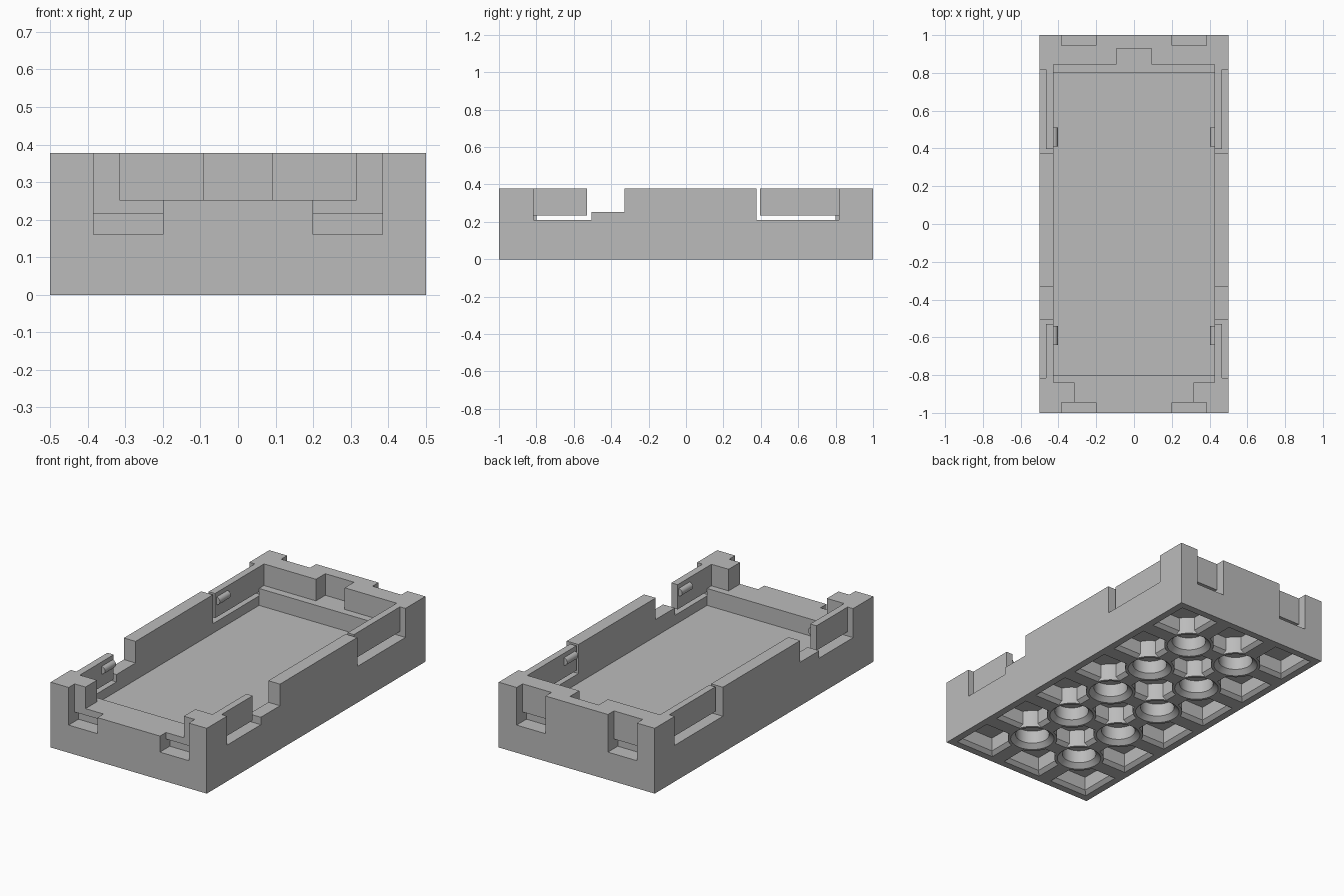
import bpy, bmesh, math
from mathutils import Vector

if "Cube" in bpy.data.objects:
    bpy.data.objects.remove(bpy.data.objects["Cube"], do_unlink=True)

TOP = 0.378      # overall height
LEDGE = 0.253    # inner ledge and openings
FLOOR = 0.155    # tray floor
INNER = 0.425    # half width of the tray
OVER = 0.5       # cutters run past the top
PITCH = 1 / 3    # underside grid

grey = bpy.data.materials.new("plain_grey")
grey.use_nodes = True
grey.diffuse_color = (0.5, 0.5, 0.5, 1)
grey.node_tree.nodes["Principled BSDF"].inputs["Base Color"].default_value = grey.diffuse_color


def finish(name, bm):
    bmesh.ops.recalc_face_normals(bm, faces=bm.faces)
    mesh = bpy.data.meshes.new(name)
    bm.to_mesh(mesh)
    bm.free()
    mesh.materials.append(grey)
    obj = bpy.data.objects.new(name, mesh)
    bpy.context.collection.objects.link(obj)
    return obj


def box(name, x, y, z):
    """Box from three (low, high) ranges."""
    bm = bmesh.new()
    bmesh.ops.create_cube(bm, size=1)
    for v in bm.verts:
        v.co = Vector([(a + b) / 2 + c * (b - a) for (a, b), c in zip((x, y, z), v.co)])
    return finish(name, bm)


def lofts(name, centres, sections, sides):
    """Closed prisms of stacked (radius, z) rings at every centre."""
    bm = bmesh.new()
    for cx, cy in centres:
        rings = []
        for r, z in sections:
            angles = [2 * math.pi * (i + 0.5) / sides for i in range(sides)]
            rings.append([bm.verts.new((cx + r * math.cos(a), cy + r * math.sin(a), z))
                          for a in angles])
        for low, high in zip(rings, rings[1:]):
            for i in range(sides):
                j = (i + 1) % sides
                bm.faces.new((low[i], low[j], high[j], high[i]))
        bm.faces.new(rings[0])
        bm.faces.new(rings[-1])
    return finish(name, bm)


def carve(target, cutter):
    """Subtract the cutter from the target, then discard the cutter."""
    mod = target.modifiers.new("cut", "BOOLEAN")
    mod.operation = "DIFFERENCE"
    mod.solver = "EXACT"
    mod.object = cutter
    bpy.context.view_layer.objects.active = target
    bpy.ops.object.modifier_apply(modifier=mod.name)
    bpy.data.objects.remove(cutter, do_unlink=True)


def cut(x, y, z):
    carve(tray, box("cutter", x, y, z))


tray = box("tray_body", (-0.5, 0.5), (-1, 1), (0, TOP))

# Tray cavity, upper ledge, front opening and back notch
cut((-INNER, INNER), (-0.8, 0.8), (FLOOR, OVER))
cut((-INNER, INNER), (-0.84, 0.845), (LEDGE, OVER))
cut((-0.315, 0.315), (-1.1, -0.82), (LEDGE, OVER))
cut((-0.092, 0.092), (0.82, 0.93), (LEDGE, OVER))


def mirrored(s, a, b):
    return tuple(sorted((s * a, s * b)))


for s in (-1, 1):
    # Wall opening beside the front clip
    cut(mirrored(s, 0.4, 0.6), (-0.52, -0.33), (LEDGE, OVER))
    # Clip arms: outer recess, slot underneath, gap at the free end
    for start, end, gap in ((-0.815, -0.505, (-0.53, -0.505)),
                            (0.377, 0.818, (0.377, 0.396))):
        cut(mirrored(s, 0.465, 0.6), (start, end), (0.21, OVER))
        cut(mirrored(s, INNER, 0.6), (start, end), (0.21, 0.235))
        cut(mirrored(s, 0.41, 0.6), gap, (0.21, OVER))
    # End latch notches with an undercut pocket
    for e in (-1, 1):
        cut(mirrored(s, 0.2, 0.385), mirrored(e, 0.945, 1.1), (0.16, OVER))
        cut(mirrored(s, 0.2, 0.385), mirrored(e, 0.91, 1.1), (0.16, 0.215))

# Underside sockets: flared square pockets trimmed by round tubes
root = math.sqrt(2)
cells = [(i * PITCH, (j - 2.5) * PITCH) for i in (-1, 0, 1) for j in range(6)]
tubes = [(s * PITCH / 2, j * PITCH) for s in (-1, 1) for j in range(-2, 3)]
pockets = lofts("pockets", cells,
                [(0.135 * root, -0.01), (0.105 * root, 0.02), (0.105 * root, 0.1)], 4)
carve(pockets, lofts("tube_walls", tubes, [(0.135, -0.1), (0.135, 0.2)], 48))
carve(tray, pockets)
carve(tray, lofts("tube_holes", tubes,
                  [(0.13, -0.01), (0.092, 0.025), (0.092, 0.1)], 48))

# Snap ridges on the inner faces of the clip arms
parts = [tray]
for s, side in ((1, "left"), (-1, "right")):
    for y, end in ((-0.59, "front"), (0.46, "back")):
        bm = bmesh.new()
        bmesh.ops.create_cone(bm, cap_ends=True, segments=16, radius1=0.022,
                              radius2=0.022, depth=0.1)
        for v in bm.verts:
            v.co = (s * INNER + s * v.co.x, y + v.co.z, 0.33 + v.co.y)
        parts.append(finish(f"{end}_{side}_snap_ridge", bm))

# Smooth the round walls, keeping the edges sharp
bpy.context.view_layer.update()
for part in parts:
    part.select_set(True)
bpy.context.view_layer.objects.active = tray
bpy.ops.object.shade_smooth_by_angle(angle=math.radians(28))
